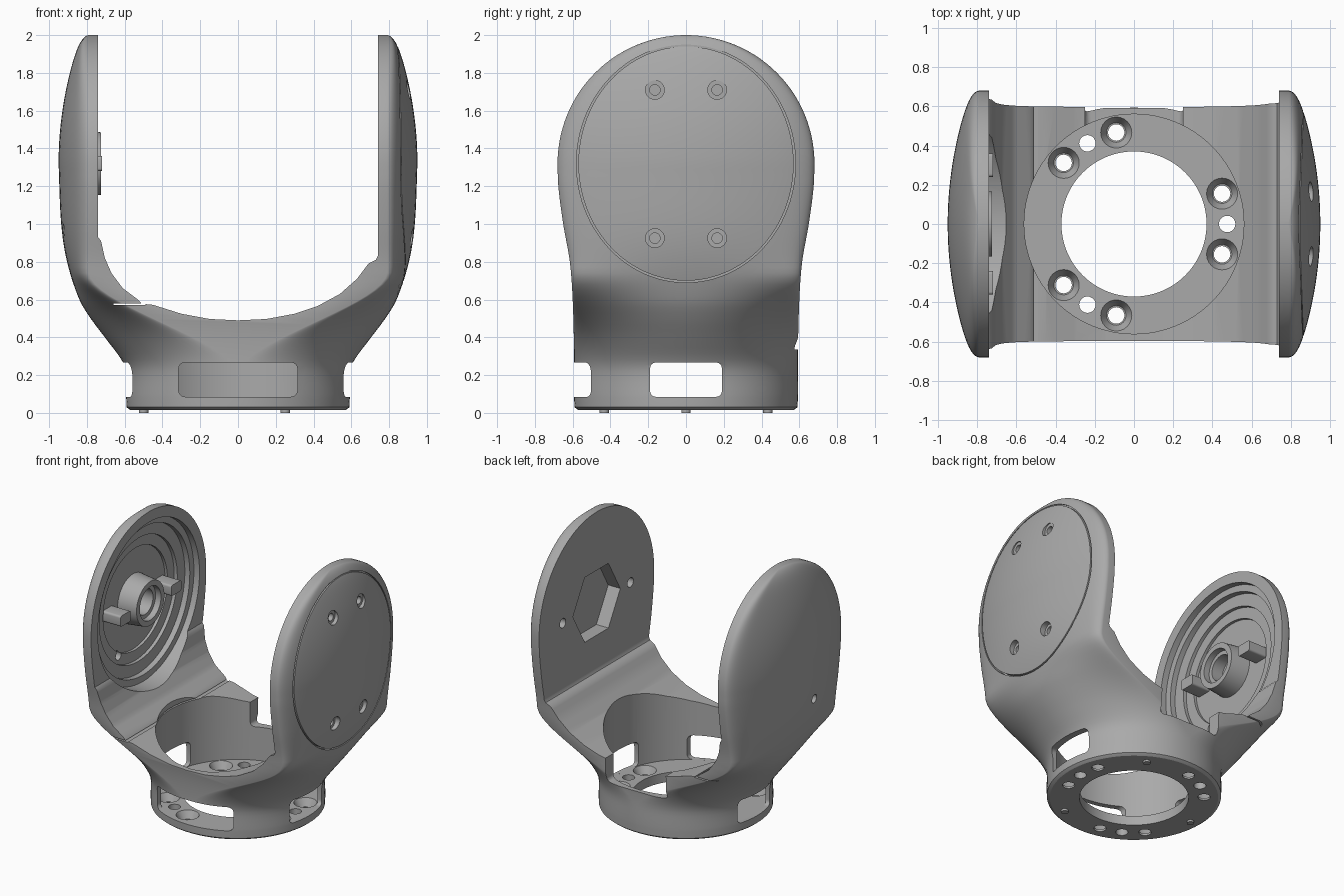
import bpy, bmesh, math
from mathutils import Matrix, Vector

cube = bpy.data.objects.get("Cube")
if cube:
    bpy.data.objects.remove(cube)

grey = bpy.data.materials.new("satin grey")
grey.use_nodes = True
grey.diffuse_color = (0.4, 0.4, 0.4, 1)
grey.node_tree.nodes["Principled BSDF"].inputs["Base Color"].default_value = (0.4, 0.4, 0.4, 1)

HUB_Z, ARM_R = 1.32, 0.68


def make(name, bm):
    bmesh.ops.recalc_face_normals(bm, faces=bm.faces)
    mesh = bpy.data.meshes.new(name)
    bm.to_mesh(mesh)
    bm.free()
    mesh.materials.append(grey)
    obj = bpy.data.objects.new(name, mesh)
    bpy.context.collection.objects.link(obj)
    return obj


def loft(name, rings):
    bm = bmesh.new()
    loops = [[bm.verts.new(p) for p in ring] for ring in rings]
    n = len(loops[0])
    for a, b in zip(loops, loops[1:]):
        for i in range(n):
            j = (i + 1) % n
            bm.faces.new((a[i], a[j], b[j], b[i]))
    bm.faces.new(loops[0][::-1])
    bm.faces.new(loops[-1])
    return make(name, bm)


def box(name, low, high, radius=0, axis=0):
    low, high = Vector(low), Vector(high)
    bm = bmesh.new()
    bmesh.ops.create_cube(bm, size=1)
    bmesh.ops.scale(bm, vec=high - low, verts=bm.verts)
    bmesh.ops.translate(bm, vec=(low + high) / 2, verts=bm.verts)
    if radius:
        edges = [e for e in bm.edges
                 if abs((e.verts[0].co - e.verts[1].co)[axis]) > 1e-4]
        bmesh.ops.bevel(bm, geom=edges, offset=radius, segments=4,
                        profile=0.5, affect='EDGES')
    return make(name, bm)


def cone(name, axis, a, b, center, r1, r2=None, sides=32, stretch=1):
    """Cylinder or cone along x or z, from a to b."""
    rings = []
    for d, r in ((a, r1), (b, r1 if r2 is None else r2)):
        ring = []
        for i in range(sides):
            t = math.tau * i / sides
            u, v = r * math.cos(t), r * math.sin(t) * stretch
            if axis == 'x':
                ring.append((d, center[0] + u, center[1] + v))
            else:
                ring.append((center[0] + u, center[1] + v, d))
        rings.append(ring)
    return loft(name, rings)


def cut(target, cutter):
    mod = target.modifiers.new("cut", 'BOOLEAN')
    mod.operation, mod.solver, mod.object = 'DIFFERENCE', 'EXACT', cutter
    bpy.context.view_layer.objects.active = target
    bpy.ops.object.modifier_apply(modifier=mod.name)
    bpy.data.objects.remove(cutter)


def smooth(obj):
    bpy.ops.object.select_all(action='DESELECT')
    obj.select_set(True)
    bpy.context.view_layer.objects.active = obj
    bpy.ops.object.shade_smooth_by_angle(angle=math.radians(30))


def curve(table, z):
    """Smooth interpolation through (z, value) pairs."""
    if z <= table[0][0]:
        return table[0][1]
    for i in range(len(table) - 1):
        (z0, v0), (z1, v1) = table[i], table[i + 1]
        if z <= z1:
            def slope(k):
                lo, hi = table[max(k - 1, 0)], table[min(k + 1, len(table) - 1)]
                return (hi[1] - lo[1]) / (hi[0] - lo[0])
            t, h = (z - z0) / (z1 - z0), z1 - z0
            return (v0 * (1 + 2 * t) * (1 - t) ** 2 + h * slope(i) * t * (1 - t) ** 2
                    + v1 * t * t * (3 - 2 * t) + h * slope(i + 1) * t * t * (t - 1))
    return table[-1][1]


# Outer body: round neck flaring into two domed arms
WIDTH = [(0.015, 0.57), (0.03, 0.59), (0.2, 0.59), (0.27, 0.61), (0.4, 0.705),
         (0.5, 0.78), (0.6, 0.84), (0.8, 0.905), (1.0, 0.936), (1.32, 0.95)]
DEPTH = [(0.015, 0.57), (0.03, 0.59), (0.3, 0.592), (0.6, 0.6), (0.8, 0.615),
         (1.0, 0.65), (1.2, 0.676), (1.32, ARM_R)]


def section(z):
    w = min(max((z - 0.2) / 0.55, 0), 1)
    w = w * w * (3 - 2 * w)
    edge, power, bulge = 0.004 + 0.786 * w, 1 + w, 0.04 * w
    if z > HUB_Z:
        q = (z - HUB_Z) / ARM_R
        depth = ARM_R * math.sqrt(max(1 - q * q, 0.0003))
        dome = 0.12 * (1 - q * q)
        bulge *= math.sqrt(max(1 - q ** 16, 0))
    else:
        depth = curve(DEPTH, z)
        dome = curve(WIDTH, z) - edge - bulge
    side = []
    for i in range(41):
        t = math.pi * (i / 40 - 0.5)
        s, c = math.sin(t), max(math.cos(t), 0)
        x = edge + dome * c ** power + bulge * math.sqrt(max(1 - abs(s) ** 16, 0))
        side.append((x, depth * s, z))
    return side + [(-x, y, z) for x, y, z in reversed(side)]


levels = [0.015, 0.02, 0.03, 0.08] + [0.1 + 1.22 * i / 40 for i in range(41)]
levels += [HUB_Z + ARM_R * math.sin(math.pi / 2 * i / 28) for i in range(1, 29)]
body = loft("yoke_body", [section(z) for z in levels])

# Saddle between the arms, with a raised cover foot on the right arm
saddle = [(-0.74, 2.2), (-0.74, 0.93), (-0.725, 0.91), (-0.705, 0.82), (-0.67, 0.74),
          (-0.61, 0.66), (-0.53, 0.6), (-0.51, 0.578), (-0.45, 0.572), (-0.3, 0.525),
          (-0.15, 0.497), (0, 0.49), (0.15, 0.497), (0.3, 0.525), (0.42, 0.565),
          (0.54, 0.63), (0.63, 0.71), (0.69, 0.79), (0.73, 0.81), (0.74, 0.83), (0.74, 2.2)]
cut(body, loft("cutter", [[(x, y, z) for x, z in saddle] for y in (-1, 1)]))
cut(body, box("cutter", (-0.66, -1, 0.57), (-0.49, 1, 0.58)))

# Cup, centre opening, rear gap and side slots
cut(body, cone("cutter", 'z', 0.085, 0.9, (0, 0), 0.56, sides=96))
cut(body, cone("cutter", 'z', -0.1, 0.2, (0, 0), 0.37, sides=64))
cut(body, box("cutter", (-0.25, 0.35, 0.335), (0.25, 0.9, 0.8), 0.03, 1))
cut(body, box("cutter", (-0.315, -0.9, 0.0851), (0.315, -0.3, 0.267), 0.035, 1))
for x in (-1, 0.4):
    cut(body, box("cutter", (x, -0.19, 0.0851), (x + 0.6, 0.19, 0.267), 0.03, 0))

# Three groups of countersunk holes in the base flange
for k in range(3):
    for offset in (-19, 0, 19):
        a = math.radians(120 * k + offset)
        spot = (0.475 * math.cos(a), 0.475 * math.sin(a))
        cut(body, cone("cutter", 'z', -0.1, 0.2, spot, 0.042, sides=20))
        if offset:
            cut(body, cone("cutter", 'z', 0.03, 0.09, spot, 0.05, 0.082, 24))

# Left arm: seam around the outer disc, screw holes, hexagonal inner opening
seam = cone("cutter", 'x', 0.838, 1.1, (0, HUB_Z), 0.58, sides=96, stretch=1.086)
cut(seam, cone("core", 'x', 0.7, 1.2, (0, HUB_Z), 0.57, sides=96, stretch=1.088))
cut(body, seam)
for y in (-0.165, 0.165):
    for z in (0.925, 1.71):
        cut(body, cone("cutter", 'x', 0.885, 1.1, (y, z), 0.05, sides=24))
        cut(body, cone("cutter", 'x', 0.8, 1.1, (y, z), 0.028, sides=16))
cut(body, cone("cutter", 'x', 0.6, 0.84, (0, HUB_Z), 0.28, sides=6))
for y in (-0.4, 0.4):
    cut(body, cone("cutter", 'x', 0.6, 0.8, (y, HUB_Z), 0.035, sides=20))

# Right arm: stepped bowl inside, one small through hole
for radius, floor in ((0.6, -0.785), (0.55, -0.825), (0.46, -0.85), (0.38, -0.87)):
    cut(body, cone("cutter", 'x', floor, -0.5, (0, HUB_Z), radius, radius + 0.01, 72))
cut(body, cone("cutter", 'x', -1.1, -0.6, (-0.2, 0.97), 0.032, sides=20))
smooth(body)

# Bearing hub and its two lugs inside the bowl
hub = cone("bearing_hub", 'x', -0.9, -0.725, (0, HUB_Z), 0.185, 0.165, 48)
cut(hub, cone("cutter", 'x', -0.77, -0.6, (0, HUB_Z), 0.125, sides=40))
cut(hub, cone("cutter", 'x', -0.86, -0.6, (0, HUB_Z), 0.095, sides=40))
smooth(hub)
for name, side in (("front_lug", -1), ("rear_lug", 1)):
    ends = sorted((0.24 * side, 0.36 * side))
    smooth(box(name, (-0.89, ends[0], HUB_Z - 0.04), (-0.72, ends[1], HUB_Z + 0.04), 0.015, 0))

# Small feet under the flange
for k in range(3):
    a = math.radians(60 + 120 * k)
    smooth(cone("foot_pad", 'z', 0, 0.03, (0.5 * math.cos(a), 0.5 * math.sin(a)), 0.025, sides=16))
